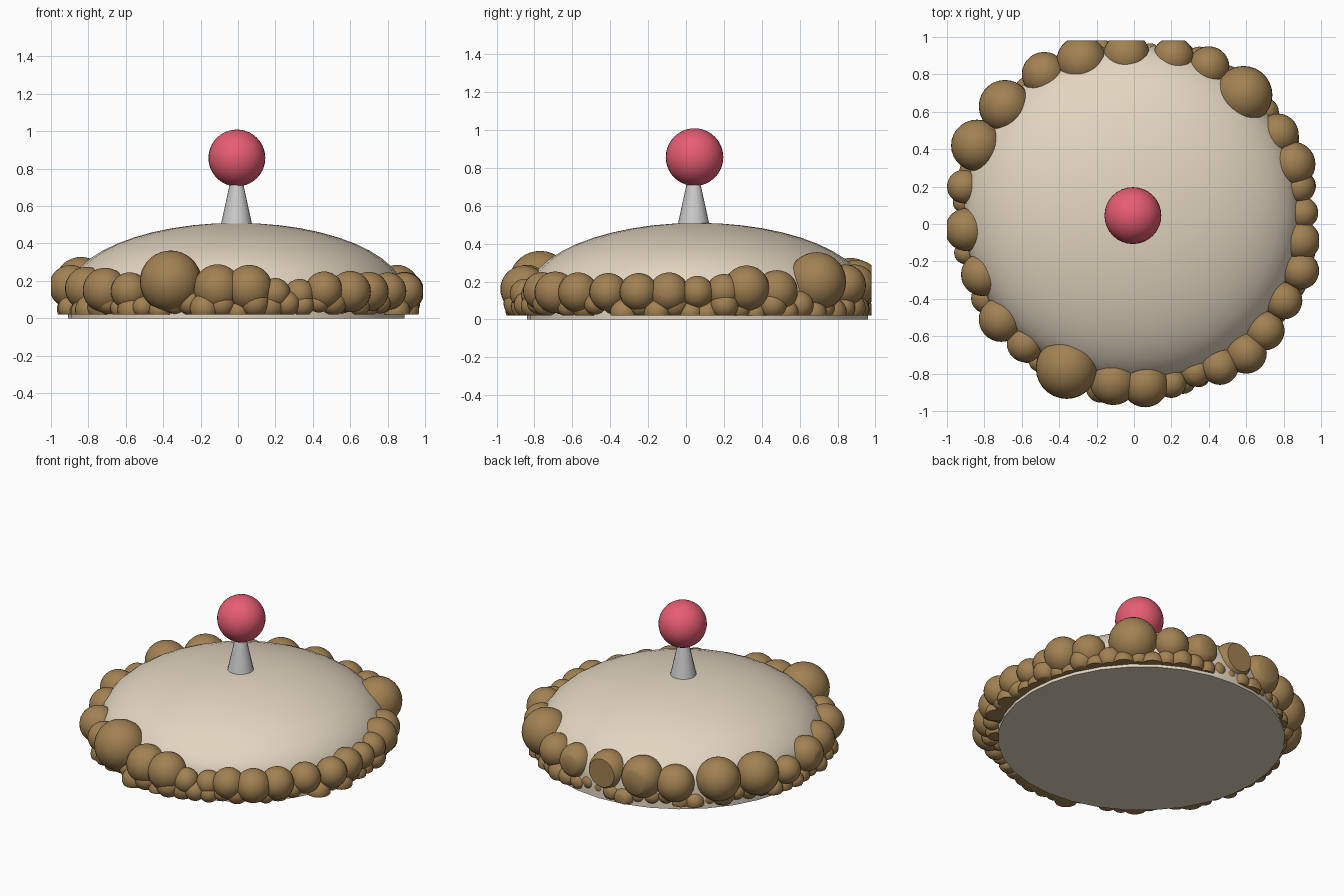
import bpy, bmesh, math, random
from mathutils import Matrix, Vector

if "Cube" in bpy.data.objects:
    bpy.data.objects.remove(bpy.data.objects["Cube"])

random.seed(4)


def material(name, rgb):
    m = bpy.data.materials.new(name)
    m.diffuse_color = (*rgb, 1)
    m.use_nodes = True
    m.node_tree.nodes["Principled BSDF"].inputs["Base Color"].default_value = m.diffuse_color
    return m


def finish(bm, name, mat=None, angle=40):
    mesh = bpy.data.meshes.new(name)
    bmesh.ops.recalc_face_normals(bm, faces=bm.faces)
    bm.to_mesh(mesh)
    bm.free()
    ob = bpy.data.objects.new(name, mesh)
    bpy.context.collection.objects.link(ob)
    if mat:
        mesh.materials.append(mat)
    bpy.ops.object.select_all(action='DESELECT')
    ob.select_set(True)
    bpy.context.view_layer.objects.active = ob
    bpy.ops.object.shade_smooth_by_angle(angle=math.radians(angle))
    return ob


cream = material("cream", (0.77, 0.67, 0.53))
brown = material("brown", (0.36, 0.22, 0.085))
pink = material("pink", (0.8, 0.11, 0.17))

# Dome: flattened half ellipsoid with a short straight rim and flat base
CX, CY, R = -0.01, 0.06, 0.90
bm = bmesh.new()
pts = [(0, 0), (R, 0)]
for i in range(13):
    a = math.pi / 2 * i / 12
    pts.append((R * math.cos(a), 0.13 + 0.38 * math.sin(a)))
vs = [bm.verts.new((r, 0, z)) for r, z in pts]
es = [bm.edges.new(p) for p in zip(vs, vs[1:])]
bmesh.ops.spin(bm, geom=vs + es, cent=(0, 0, 0), axis=(0, 0, 1),
               angle=math.tau, steps=32)
bmesh.ops.remove_doubles(bm, verts=bm.verts, dist=0.0005)
bmesh.ops.translate(bm, verts=bm.verts, vec=(CX, CY, 0))
finish(bm, "dome", cream)

# Stem: grey cone tapering into the ball
bm = bmesh.new()
bmesh.ops.create_cone(bm, cap_ends=True, segments=16, radius1=0.086, radius2=0.005,
                      depth=0.37, matrix=Matrix.Translation((-0.008, 0.04, 0.675)))
finish(bm, "stem", None, 30)

# Ball on top
bm = bmesh.new()
bmesh.ops.create_uvsphere(bm, u_segments=32, v_segments=20, radius=0.152,
                          matrix=Matrix.Translation((-0.006, 0.045, 0.857)))
finish(bm, "top_ball", pink)


# Fluffy trim: each clump is a sphere trimmed at the floor, back and sides
def add_clump(target, x, y, z, r):
    b = bmesh.new()
    bmesh.ops.create_uvsphere(b, u_segments=28, v_segments=18, radius=r,
                              matrix=Matrix.Translation((x, y, z)))
    for co, no in (((0, 0, 0.02), (0, 0, -1)), ((0, 0.98, 0), (0, 1, 0)),
                   ((0.99, 0, 0), (1, 0, 0)), ((-1, 0, 0), (-1, 0, 0))):
        bmesh.ops.bisect_plane(b, geom=b.verts[:] + b.edges[:] + b.faces[:],
                               plane_co=co, plane_no=no, clear_outer=True)
        bmesh.ops.holes_fill(b, edges=[e for e in b.edges if e.is_boundary])
    tmp = bpy.data.meshes.new("tmp")
    b.to_mesh(tmp)
    b.free()
    target.from_mesh(tmp)
    bpy.data.meshes.remove(tmp)


# Large clumps: x, y, z, radius
large = [
    (-.36, -.77, .197, .165), (-.11, -.84, .16, .128), (.06, -.855, .16, .125),
    (.2, -.85, .135, .08), (.33, -.79, .13, .08), (.46, -.76, .15, .1),
    (.6, -.69, .143, .11), (.7, -.57, .143, .105), (.8, -.41, .145, .1),
    (.89, -.25, .145, .1), (.89, -.09, .143, .105), (.9, .06, .145, .085),
    (.88, .2, .15, .09), (.85, .32, .165, .12), (.77, .48, .15, .11),
    (.585, .69, .2, .155), (.4, .84, .18, .11), (.21, .89, .18, .11),
    (-.04, .9, .19, .125), (-.28, .87, .19, .135), (-.48, .8, .17, .12),
    (-.69, .63, .19, .14), (-.84, .42, .19, .138), (-.91, .2, .15, .09),
    (-.895, -.03, .17, .115), (-.81, -.27, .16, .115), (-.71, -.51, .15, .12),
    (-.58, -.64, .145, .1)]
bm = bmesh.new()
for c in large:
    add_clump(bm, *c)
finish(bm, "trim_large_clumps", brown)

# Small clumps filling the lower edge of the trim
bm = bmesh.new()
N = 64
for i in range(N):
    a = math.tau * i / N
    d = Vector((math.cos(a), math.sin(a)))
    ring = 0.895 + random.uniform(-0.02, 0.025)
    add_clump(bm, d.x * ring, 0.025 + d.y * ring, random.uniform(0.03, 0.09),
              random.uniform(0.055, 0.08))
finish(bm, "trim_small_clumps", brown)
